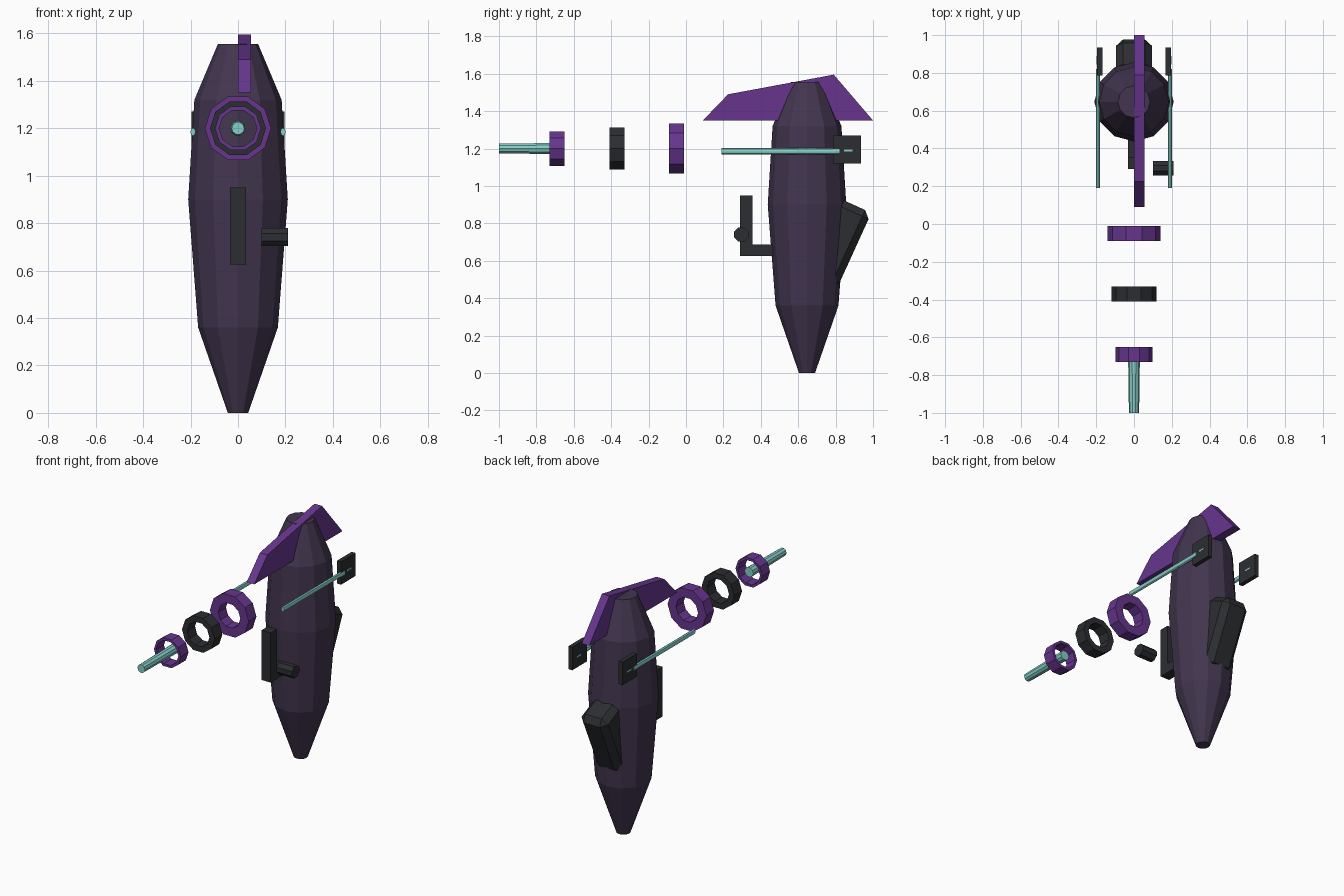
import bpy, bmesh, math
from mathutils import Matrix, Vector

if "Cube" in bpy.data.objects:
    bpy.data.objects.remove(bpy.data.objects["Cube"])


def material(name, rgb):
    m = bpy.data.materials.new(name)
    m.diffuse_color = (*rgb, 1)
    m.use_nodes = True
    m.node_tree.nodes["Principled BSDF"].inputs["Base Color"].default_value = m.diffuse_color
    return m


PLUM = material("dark plum", (0.055, 0.036, 0.078))
PURPLE = material("bright purple", (0.135, 0.036, 0.27))
BLACK = material("charcoal", (0.025, 0.027, 0.031))
TEAL = material("pale teal", (0.24, 0.62, 0.58))


def finish(name, bm, mat):
    bmesh.ops.recalc_face_normals(bm, faces=bm.faces)
    me = bpy.data.meshes.new(name)
    bm.to_mesh(me)
    bm.free()
    me.materials.append(mat)
    ob = bpy.data.objects.new(name, me)
    bpy.context.collection.objects.link(ob)
    return ob


def lathe(name, profile, sides, mat, matrix, closed=False):
    """Turn (radius, height) points around z; closed profiles make rings."""
    bm = bmesh.new()
    loops = []
    for r, h in profile:
        loops.append([bm.verts.new((r * math.cos(2 * math.pi * i / sides),
                                    r * math.sin(2 * math.pi * i / sides), h))
                      for i in range(sides)])
    pairs = list(zip(loops, loops[1:]))
    if closed:
        pairs.append((loops[-1], loops[0]))
    else:
        bm.faces.new(loops[0])
        bm.faces.new(loops[-1])
    for a, b in pairs:
        for i in range(sides):
            j = (i + 1) % sides
            bm.faces.new((a[i], a[j], b[j], b[i]))
    bm.transform(matrix)
    return finish(name, bm, mat)


def box(name, lo, hi, mat, bevel=0, matrix=Matrix()):
    lo, hi = Vector(lo), Vector(hi)
    bm = bmesh.new()
    bmesh.ops.create_cube(bm, size=1)
    bm.transform(Matrix.Translation((lo + hi) / 2) @ Matrix.Diagonal((*(hi - lo), 1)))
    if bevel:
        bmesh.ops.bevel(bm, geom=bm.edges[:], offset=bevel, segments=1,
                        affect='EDGES', profile=0.5)
    bm.transform(matrix)
    return finish(name, bm, mat)


def prism(name, outline, x0, x1, mat):
    """Extrude a (y, z) outline along x."""
    bm = bmesh.new()
    face = bm.faces.new([bm.verts.new((x0, y, z)) for y, z in outline])
    ext = bmesh.ops.extrude_face_region(bm, geom=[face])
    bmesh.ops.translate(bm, vec=(x1 - x0, 0, 0),
                        verts=[v for v in ext["geom"] if isinstance(v, bmesh.types.BMVert)])
    return finish(name, bm, mat)


# Main spindle body
lathe("body", [(0.043, 0), (0.168, 0.36), (0.21, 0.9), (0.184, 1.32), (0.085, 1.555)],
      12, PLUM, Matrix.Translation((0, 0.647, 0)))

# Top fin, offset to one side of the centre line
prism("top_fin", [(0.09, 1.35), (0.225, 1.49), (0.79, 1.595), (1.0, 1.35)], 0, 0.055, PURPLE)

# Floating rings along the front axis (local z turned to -y)
TO_FRONT = Matrix.Rotation(math.pi / 2, 4, 'X')
for name, y, r, mat in (("rear_ring", -0.05, 0.14, PURPLE),
                        ("middle_ring", -0.37, 0.118, BLACK),
                        ("front_ring", -0.69, 0.097, PURPLE)):
    lathe(name, [(0.08, -0.04), (r, -0.04), (r, 0.04), (0.08, 0.04)], 10, mat,
          Matrix.Translation((0, y, 1.2)) @ TO_FRONT, closed=True)

# Emitter rod through the front ring
lathe("emitter_rod", [(0.032, 0.65), (0.027, 1.0)], 10, TEAL,
      Matrix.Translation((0, 0, 1.2)) @ TO_FRONT)

# Side rods with rear plates, on both sides
for side, s in (("left", -1), ("right", 1)):
    lathe(side + "_rod", [(0.017, -0.82), (0.017, -0.19)], 8, TEAL,
          Matrix.Translation((s * 0.19, 0, 1.185)) @ Matrix.Diagonal((0.65, 1, 1, 1)) @ TO_FRONT)
    x0, x1 = sorted((s * 0.168, s * 0.196))
    box(side + "_plate", (x0, 0.785, 1.12), (x1, 0.935, 1.27), BLACK)
    x0, x1 = sorted((s * 0.166, s * 0.198))
    box(side + "_plate_light", (x0, 0.845, 1.185), (x1, 0.89, 1.195), TEAL)

# Tilted chamfered pack on the back
box("back_pack", (-0.096, 0.35, 0.74), (0.096, 0.547, 1.19), BLACK, 0.037,
    Matrix.Rotation(-math.radians(24.5), 4, 'X'))

# L-shaped grip on the front
prism("front_grip", [(0.29, 0.625), (0.50, 0.625), (0.50, 0.688), (0.355, 0.688),
                     (0.355, 0.95), (0.29, 0.95)], -0.033, 0.033, BLACK)

# Small floating handle barrel beside the grip
lathe("side_handle", [(0.041, 0.1), (0.041, 0.21)], 8, BLACK,
      Matrix.Translation((0, 0.295, 0.741)) @ Matrix.Rotation(math.pi / 2, 4, 'Y')
      @ Matrix.Rotation(math.pi / 8, 4, 'Z'))
